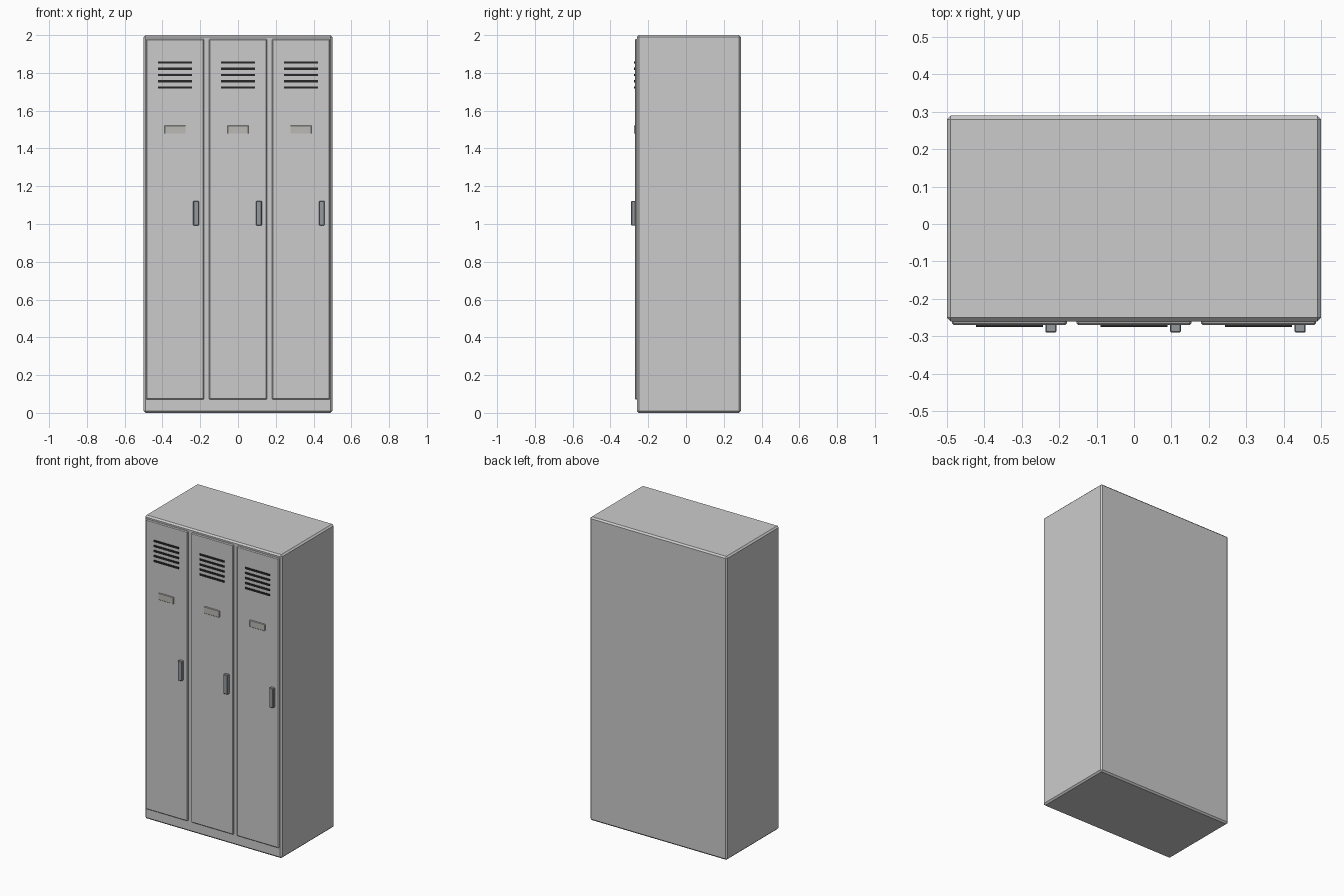
import bpy

if "Cube" in bpy.data.objects:
    bpy.data.objects.remove(bpy.data.objects["Cube"])


def material(name, color):
    m = bpy.data.materials.new(name)
    m.diffuse_color = (*color, 1)
    m.use_nodes = True
    m.node_tree.nodes["Principled BSDF"].inputs["Base Color"].default_value = m.diffuse_color
    return m


def box(name, x, y, z, bevel=0.0, mat=None):
    """Box from (min, max) ranges on each axis, with chamfered edges."""
    bpy.ops.mesh.primitive_cube_add(
        size=1, location=[(r[0] + r[1]) / 2 for r in (x, y, z)])
    ob = bpy.context.object
    ob.name = name
    ob.scale = [r[1] - r[0] for r in (x, y, z)]
    bpy.ops.object.transform_apply(location=False, rotation=False, scale=True)
    if bevel:
        mod = ob.modifiers.new("Bevel", 'BEVEL')
        mod.width = bevel
        mod.segments = 1
    if mat:
        ob.data.materials.append(mat)
    return ob


black = material("vent_black", (0.02, 0.02, 0.02))
card = material("label_card", (0.5, 0.49, 0.46))
steel = material("handle_steel", (0.3, 0.32, 0.34))

# Cabinet body
box("cabinet_body", (-0.5, 0.5), (-0.26, 0.29), (0, 2), 0.01)

for i, cx in enumerate((-0.333, 0, 0.333), 1):
    # Door panel
    box(f"door_{i}", (cx - 0.154, cx + 0.154), (-0.27, -0.25), (0.07, 1.98), 0.005)
    # Ventilation slots
    for j in range(5):
        z = 1.855 - 0.033 * j
        box(f"vent_slot_{i}_{j + 1}", (cx - 0.09, cx + 0.09),
            (-0.275, -0.265), (z - 0.006, z + 0.006), 0, black)
    # Label holder
    box(f"label_plate_{i}", (cx - 0.056, cx + 0.056),
        (-0.276, -0.265), (1.478, 1.522), 0.002, card)
    # Handle
    box(f"handle_{i}", (cx + 0.096, cx + 0.126),
        (-0.29, -0.265), (0.993, 1.122), 0.003, steel)
